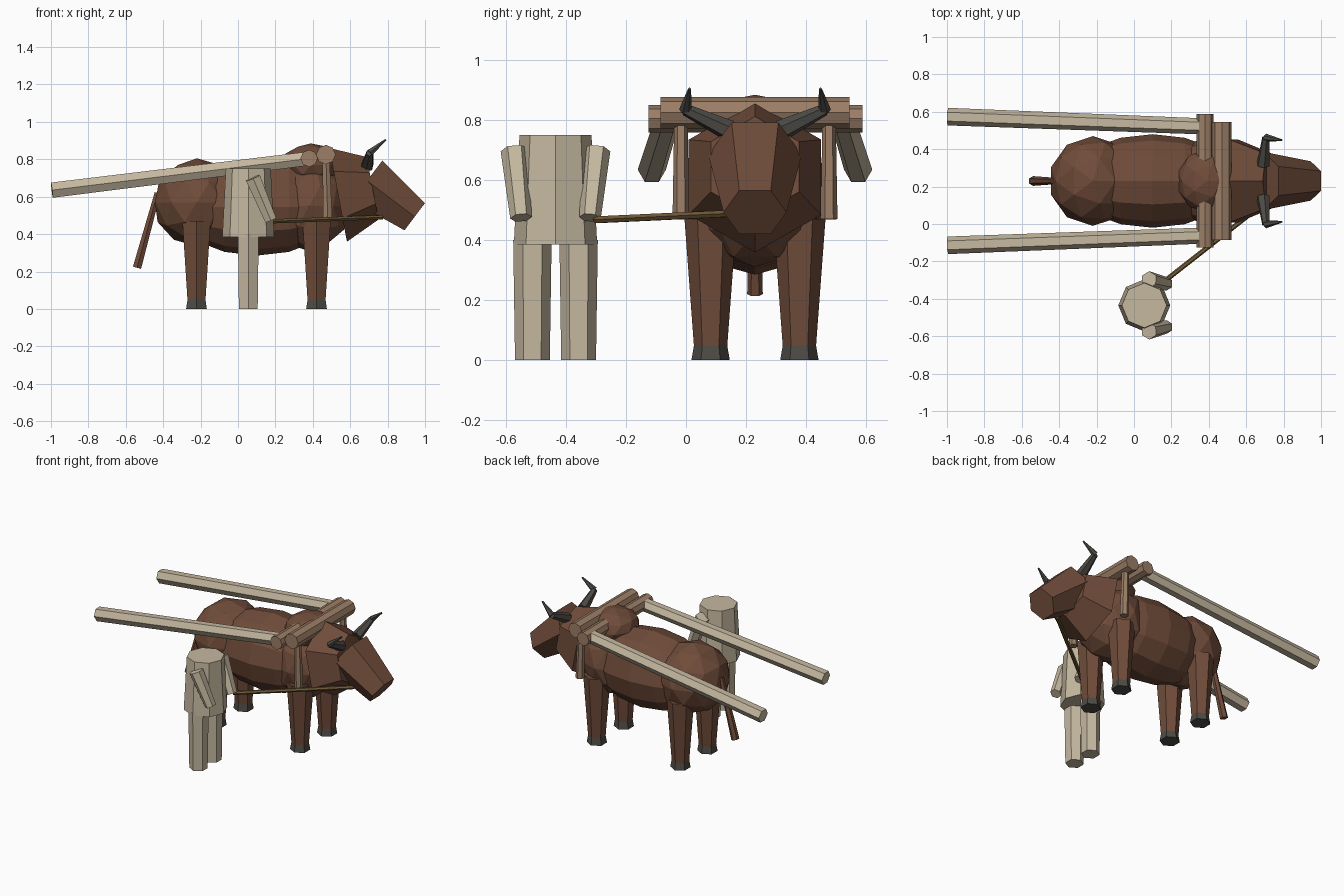
import bpy, bmesh
from mathutils import Vector, Matrix

cube = bpy.data.objects.get("Cube")
if cube:
    bpy.data.objects.remove(cube, do_unlink=True)


def material(name, rgb):
    m = bpy.data.materials.new(name)
    m.use_nodes = True
    color = (*rgb, 1)
    m.diffuse_color = color
    m.node_tree.nodes["Principled BSDF"].inputs["Base Color"].default_value = color
    return m


HIDE = material("brown hide", (0.16, 0.072, 0.042))
HORN = material("dark horn", (0.075, 0.07, 0.06))
PALE = material("pale wood and cloth", (0.56, 0.48, 0.35))
WOOD = material("yoke wood", (0.33, 0.21, 0.135))
ROPE = material("rope", (0.17, 0.105, 0.04))
OX_Y = 0.23  # centre line of the animal
MAN_X, MAN_Y = 0.055, -0.435


def finish(name, bm, mat):
    mesh = bpy.data.meshes.new(name)
    bm.to_mesh(mesh)
    bm.free()
    mesh.materials.append(mat)
    obj = bpy.data.objects.new(name, mesh)
    bpy.context.collection.objects.link(obj)
    return obj


def limb(name, a, b, r1, r2, mat, sides=6, ref=(0, 1, 0)):
    """Tapered prism from a to b with one corner turned toward ref."""
    a, b, ref = Vector(a), Vector(b), Vector(ref)
    z = (b - a).normalized()
    y = (ref - z * ref.dot(z)).normalized()
    x = y.cross(z)
    turn = Matrix((x, y, z)).transposed().to_4x4()
    bm = bmesh.new()
    bmesh.ops.create_cone(bm, cap_ends=True, segments=sides, radius1=r1, radius2=r2,
                          depth=(b - a).length,
                          matrix=Matrix.Translation((a + b) / 2) @ turn)
    return finish(name, bm, mat)


def lump(name, centre, size):
    bm = bmesh.new()
    bmesh.ops.create_icosphere(bm, subdivisions=2, radius=1)
    bmesh.ops.scale(bm, vec=size, verts=bm.verts)
    bmesh.ops.translate(bm, vec=centre, verts=bm.verts)
    return finish(name, bm, HIDE)


# Body masses
bm = bmesh.new()
bmesh.ops.create_uvsphere(bm, u_segments=12, v_segments=8, radius=1,
                          matrix=Matrix.Rotation(1.5708, 4, "Y"))
bmesh.ops.scale(bm, vec=(0.45, 0.25, 0.26), verts=bm.verts)
bmesh.ops.translate(bm, vec=(0.1, OX_Y, 0.545), verts=bm.verts)
finish("barrel", bm, HIDE)
lump("rump", (-0.22, OX_Y, 0.57), (0.235, 0.24, 0.235))
lump("chest", (0.38, OX_Y, 0.55), (0.22, 0.23, 0.24))
lump("hump", (0.39, OX_Y, 0.77), (0.16, 0.17, 0.115))

# Neck, head and tail
limb("neck", (0.535, OX_Y, 0.61), (0.72, OX_Y, 0.645), 0.255, 0.17, HIDE, ref=(0, 0, 1))
limb("head", (0.69, OX_Y, 0.685), (0.945, OX_Y, 0.493), 0.156, 0.105, HIDE)
limb("tail", (-0.43, OX_Y, 0.62), (-0.54, OX_Y, 0.22), 0.018, 0.026, HIDE)

for label, s in (("left", 1), ("right", -1)):
    # Horns in two segments
    root = (0.69, OX_Y + s * 0.085, 0.765)
    bend = (0.705, OX_Y + s * 0.232, 0.835)
    tip = (0.79, OX_Y + s * 0.218, 0.905)
    limb(label + "_horn_base", root, bend, 0.036, 0.02, HORN)
    limb(label + "_horn_tip", bend, tip, 0.021, 0.005, HORN)

    # Legs and hooves
    for end, x in (("front", 0.42), ("rear", -0.222)):
        y = OX_Y + s * 0.148
        limb(f"{end}_{label}_leg", (x, y, 0.04), (x, y, 0.47), 0.055, 0.087, HIDE)
        limb(f"{end}_{label}_hoof", (x, y, 0), (x, y, 0.052), 0.064, 0.055, HORN)

    # Yoke posts and long shafts
    y = OX_Y + s * 0.247
    limb(label + "_yoke_post", (0.48, y, 0.47), (0.47, y, 0.82), 0.028, 0.022, WOOD)
    limb(label + "_shaft", (-0.995, OX_Y + s * 0.344, 0.635),
         (0.37, OX_Y + s * 0.292, 0.803), 0.047, 0.043, PALE)

    # Handler's arms and legs
    limb(label + "_arm", (0.08, MAN_Y + s * 0.137, 0.70),
         (0.175, MAN_Y + s * 0.115, 0.475), 0.046, 0.036, PALE)
    y = MAN_Y + s * 0.077
    limb(label + "_handler_leg", (MAN_X, y, 0), (MAN_X, y, 0.40), 0.058, 0.064, PALE)

# Yoke cross bars
limb("front_yoke_bar", (0.47, -0.085, 0.825), (0.47, 0.545, 0.825), 0.052, 0.052,
     WOOD, 8, (1, 0, 0))
limb("rear_yoke_bar", (0.38, -0.125, 0.805), (0.38, 0.588, 0.805), 0.046, 0.046,
     WOOD, 8, (1, 0, 0))

# Handler's torso and lead rope
limb("handler_torso", (MAN_X, MAN_Y, 0.385), (MAN_X, MAN_Y, 0.75), 0.139, 0.12, PALE, 8)
limb("lead_rope", (0.17, -0.30, 0.468), (0.77, 0.17, 0.49), 0.013, 0.013, ROPE)
